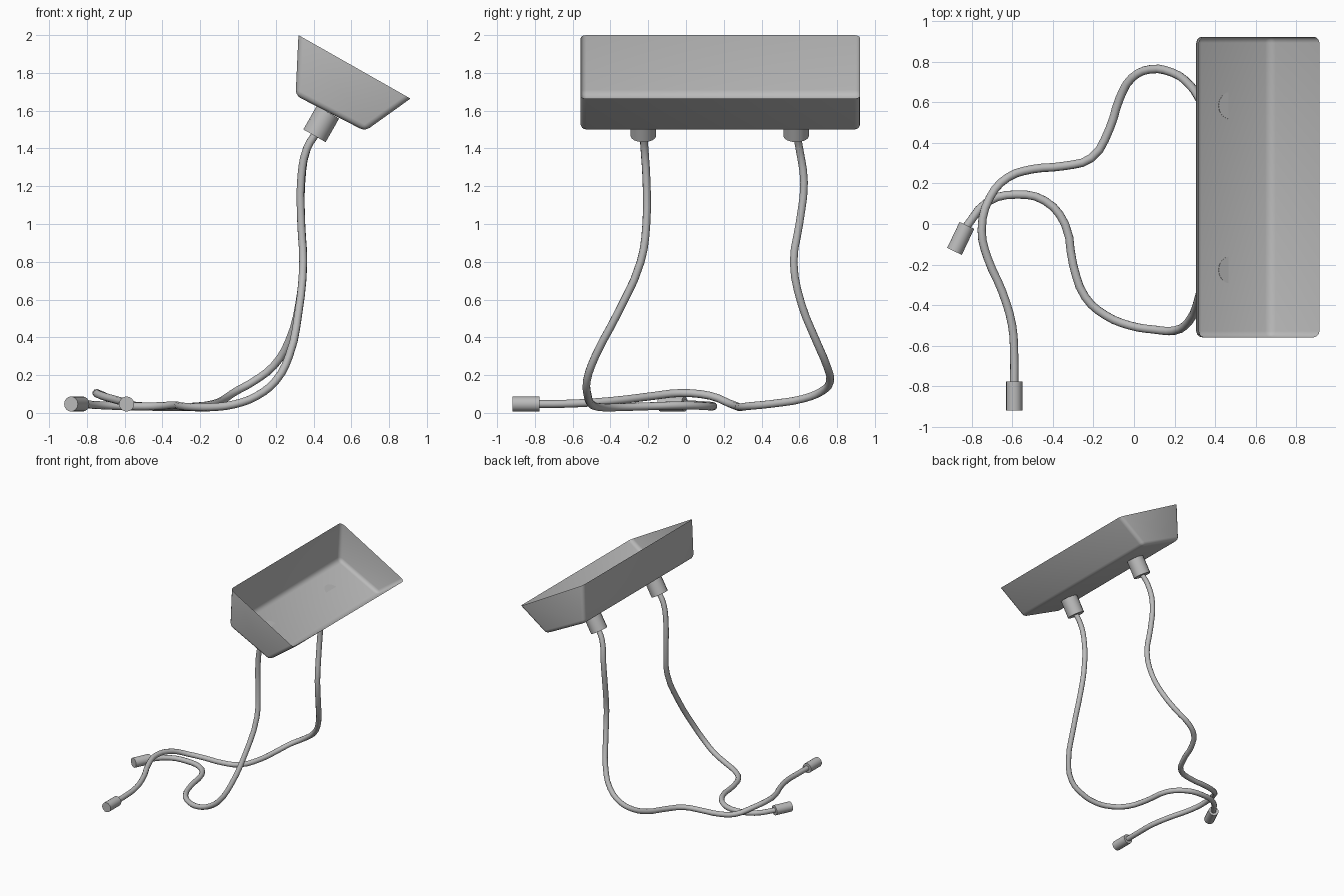
import bpy
import bmesh
import math
from mathutils import Vector

default = bpy.data.objects.get("Cube")
if default:
    bpy.data.objects.remove(default, do_unlink=True)

# One plain grey for the whole model
grey = bpy.data.materials.new("plain grey")
grey.use_nodes = True
colour = (0.5, 0.5, 0.5, 1)
grey.diffuse_color = colour
grey.node_tree.nodes["Principled BSDF"].inputs["Base Color"].default_value = colour


def finish(obj, angle=40):
    """Give the object its material and smooth shading with sharp edges."""
    obj.data.materials.append(grey)
    bpy.ops.object.select_all(action="DESELECT")
    obj.select_set(True)
    bpy.context.view_layer.objects.active = obj
    bpy.ops.object.shade_smooth_by_angle(angle=math.radians(angle))


def add_mesh(name, bm):
    mesh = bpy.data.meshes.new(name)
    bm.to_mesh(mesh)
    bm.free()
    obj = bpy.data.objects.new(name, mesh)
    bpy.context.collection.objects.link(obj)
    finish(obj)
    return obj


def add_fitting(name, start, end, radius):
    """Round coupling running from start to end."""
    start, end = Vector(start), Vector(end)
    axis = end - start
    bpy.ops.mesh.primitive_cylinder_add(
        vertices=16, radius=radius, depth=axis.length, location=(start + end) / 2)
    obj = bpy.context.object
    obj.name = name
    obj.rotation_mode = "QUATERNION"
    obj.rotation_quaternion = axis.to_track_quat("Z", "Y")
    finish(obj)


def add_hose(name, points, radius=0.021):
    """Flexible tube running smoothly through the points."""
    curve = bpy.data.curves.new(name, "CURVE")
    curve.dimensions = "3D"
    curve.bevel_depth = radius
    curve.bevel_resolution = 3
    curve.resolution_u = 3
    curve.use_fill_caps = True
    spline = curve.splines.new("BEZIER")
    spline.bezier_points.add(len(points) - 1)
    for knot, point in zip(spline.bezier_points, points):
        knot.co = point
        knot.handle_left_type = knot.handle_right_type = "AUTO"
    obj = bpy.data.objects.new(name, curve)
    bpy.context.collection.objects.link(obj)
    bpy.ops.object.select_all(action="DESELECT")
    obj.select_set(True)
    bpy.context.view_layer.objects.active = obj
    bpy.ops.object.convert(target="MESH")
    obj = bpy.context.object
    obj.data.materials.clear()
    finish(obj, 60)


# Basin: thin tilted tray, open along its upper side
rim_high, floor_high, floor_low, rim_low = (
    (0.32, 2.0), (0.305, 1.68), (0.673, 1.492), (0.913, 1.664))
profile = (rim_high, floor_high, floor_low, rim_low)
bm = bmesh.new()
front, back = [
    [bm.verts.new((x, y, z)) for x, z in profile] for y in (-0.558, 0.922)]
bm.faces.new(front)
bm.faces.new(reversed(back))
for i in range(len(profile) - 1):
    bm.faces.new((front[i + 1], front[i], back[i], back[i + 1]))
bmesh.ops.recalc_face_normals(bm, faces=bm.faces)
inner_edges = [e for e in bm.edges if not e.is_boundary]
bmesh.ops.bevel(bm, geom=inner_edges, offset=0.03, offset_type="OFFSET",
                segments=3, profile=0.5, affect="EDGES")
# Keep the normals facing away from the hollow
centre = Vector((0.55, 0.18, 1.72))
bm.normal_update()
if sum((f.calc_center_median() - centre).dot(f.normal) for f in bm.faces) < 0:
    bmesh.ops.reverse_faces(bm, faces=bm.faces)
add_mesh("basin", bm)

# Drain fittings under the basin floor
for name, y in (("front", -0.226), ("back", 0.583)):
    add_fitting(name + "_drain_fitting", (0.476, y, 1.592), (0.405, y, 1.467), 0.068)

# Hoses falling from the drains and winding along the ground
add_hose("front_hose", [
    (0.42, -0.226, 1.49), (0.365, -0.22, 1.4), (0.335, -0.21, 1.25),
    (0.335, -0.21, 1), (0.345, -0.24, 0.8), (0.32, -0.36, 0.53),
    (0.27, -0.48, 0.3), (0.2, -0.525, 0.17), (0.1, -0.52, 0.09),
    (-0.02, -0.5, 0.045), (-0.14, -0.45, 0.03), (-0.24, -0.36, 0.03),
    (-0.3, -0.2, 0.035), (-0.34, 0, 0.04), (-0.44, 0.115, 0.035),
    (-0.58, 0.145, 0.035), (-0.72, 0.11, 0.04), (-0.83, -0.02, 0.047)])
add_hose("back_hose", [
    (0.42, 0.583, 1.49), (0.365, 0.6, 1.4), (0.335, 0.625, 1.22),
    (0.335, 0.6, 1), (0.345, 0.57, 0.8), (0.325, 0.61, 0.58),
    (0.27, 0.69, 0.38), (0.19, 0.745, 0.25), (0.08, 0.762, 0.165),
    (-0.01, 0.72, 0.115), (-0.07, 0.62, 0.075), (-0.12, 0.47, 0.05),
    (-0.21, 0.325, 0.035), (-0.35, 0.285, 0.03), (-0.5, 0.27, 0.035),
    (-0.62, 0.23, 0.05), (-0.71, 0.13, 0.09), (-0.75, -0.03, 0.105),
    (-0.72, -0.17, 0.09), (-0.65, -0.33, 0.07), (-0.6, -0.5, 0.055),
    (-0.59, -0.65, 0.048), (-0.59, -0.79, 0.047)])

# Couplings on the loose ends
add_fitting("front_hose_coupling", (-0.823, -0.007, 0.047), (-0.884, -0.135, 0.047), 0.04)
add_fitting("back_hose_coupling", (-0.59, -0.775, 0.047), (-0.59, -0.918, 0.047), 0.04)
